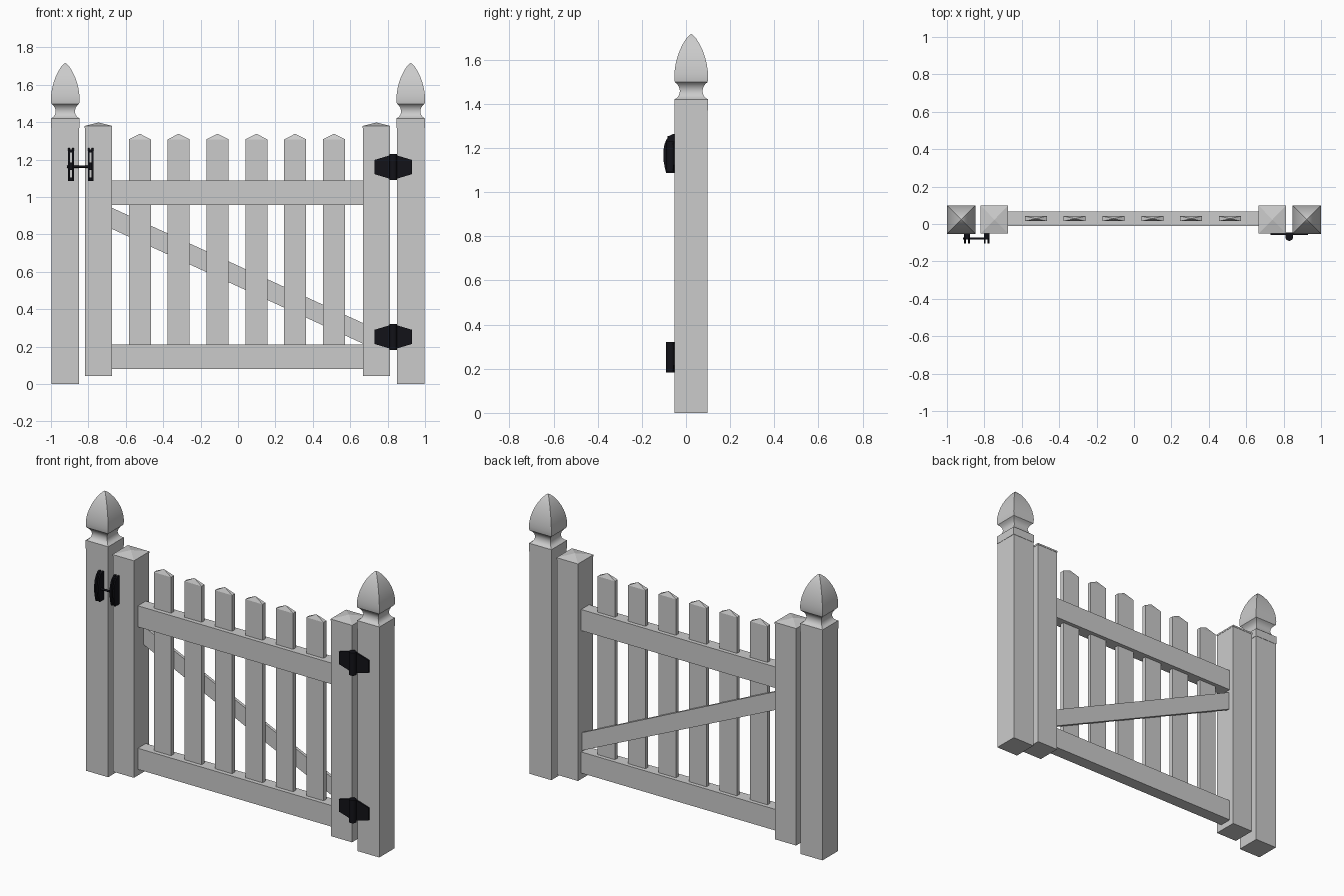
import bpy, bmesh, math

if "Cube" in bpy.data.objects:
    bpy.data.objects.remove(bpy.data.objects["Cube"])

CY = 0.0235  # depth centre of posts and stiles


def finish(name, bm, mat=None, smooth=False):
    bmesh.ops.recalc_face_normals(bm, faces=bm.faces)
    me = bpy.data.meshes.new(name)
    bm.to_mesh(me)
    bm.free()
    ob = bpy.data.objects.new(name, me)
    bpy.context.collection.objects.link(ob)
    if mat:
        me.materials.append(mat)
    if smooth:
        bpy.ops.object.select_all(action='DESELECT')
        ob.select_set(True)
        bpy.context.view_layer.objects.active = ob
        bpy.ops.object.shade_smooth_by_angle(angle=math.radians(32))
    return ob


def loft(name, cx, cy, sections, smooth=False):
    """Stack rectangular sections (half x, half y, z); zero width makes a point."""
    bm = bmesh.new()
    prev = None
    for hx, hy, z in sections:
        if hx == 0:
            ring = [bm.verts.new((cx, cy, z))] * 4
        else:
            ring = [bm.verts.new((cx + sx * hx, cy + sy * hy, z))
                    for sx, sy in ((-1, -1), (1, -1), (1, 1), (-1, 1))]
        if prev is None:
            bm.faces.new(ring)
        else:
            for i in range(4):
                j = (i + 1) % 4
                quad = [prev[i], prev[j], ring[j]] + ([] if hx == 0 else [ring[i]])
                bm.faces.new(quad)
        prev = ring
    if sections[-1][0] > 0:
        bm.faces.new(prev)
    return finish(name, bm, None, smooth)


def prism(name, pts, to3d, a, b, mat=None):
    """Extrude a flat outline from a to b along the axis chosen by to3d."""
    bm = bmesh.new()
    lo = [bm.verts.new(to3d(u, v, a)) for u, v in pts]
    hi = [bm.verts.new(to3d(u, v, b)) for u, v in pts]
    bm.faces.new(lo)
    bm.faces.new(hi)
    n = len(pts)
    for i in range(n):
        j = (i + 1) % n
        bm.faces.new((lo[i], lo[j], hi[j], hi[i]))
    return finish(name, bm, mat)


def along_y(u, v, w):
    return (u, w, v)


def along_x(u, v, w):
    return (w, u, v)


def box(name, x0, x1, y0, y1, z0, z1, mat=None):
    return prism(name, [(x0, z0), (x1, z0), (x1, z1), (x0, z1)], along_y, y0, y1, mat)


def rod(name, loc, radius, length, rot=(0, 0, 0), mat=None):
    bpy.ops.mesh.primitive_cylinder_add(vertices=20, radius=radius, depth=length,
                                        location=loc, rotation=rot)
    ob = bpy.context.object
    ob.name = name
    ob.data.materials.append(mat)
    bpy.ops.object.shade_smooth_by_angle()
    return ob


black = bpy.data.materials.new("black_metal")
black.diffuse_color = (0.006, 0.006, 0.009, 1)
black.use_nodes = True
black.node_tree.nodes["Principled BSDF"].inputs["Base Color"].default_value = black.diffuse_color

# Posts with collar, cove neck and pointed square finial
finial = [(0.0765, 1.37), (0.0765, 1.42), (0.064, 1.427), (0.055, 1.44), (0.051, 1.458),
          (0.055, 1.476), (0.064, 1.49), (0.074, 1.498), (0.0755, 1.505), (0.0765, 1.525),
          (0.075, 1.55), (0.0705, 1.58), (0.063, 1.61), (0.0525, 1.64), (0.0385, 1.67),
          (0.022, 1.696), (0.008, 1.711), (0, 1.716)]
for side, sx in (("left", -1), ("right", 1)):
    x = sx * 0.9235
    loft(f"{side}_post", x, CY, [(0.0745, 0.0745, 0), (0.0745, 0.0745, 1.372)])
    loft(f"{side}_post_finial", x, CY, [(h, h, z) for h, z in finial], smooth=True)

    # Gate stiles with low pyramid caps
    loft(f"{side}_stile", sx * 0.743 - 0.003, CY,
         [(0.072, 0.0735, 0.043), (0.072, 0.0735, 1.37), (0.0735, 0.0755, 1.37),
          (0.0735, 0.0755, 1.38), (0, 0, 1.398)])

# Rails
for name, z0, z1 in (("bottom_rail", 0.08, 0.21), ("top_rail", 0.957, 1.087)):
    box(name, -0.676, 0.67, -0.011, 0.066, z0, z1)

# Pickets with pointed tips
for i in range(6):
    loft(f"picket_{i + 1}", -0.525 + i * 0.2077, 0.0285,
         [(0.059, 0.0135, 0.2), (0.059, 0.0135, 1.308), (0, 0, 1.338)])

# Diagonal brace behind the pickets
prism("brace", [(-0.676, 0.83), (0.67, 0.215), (0.67, 0.325), (-0.676, 0.943)],
      along_y, 0.042, 0.06)

# Hinges: tapered leaves and a barrel
for side, z in (("lower", 0.252), ("upper", 1.16)):
    hx = 0.83
    for leaf, s in (("gate_leaf", -1), ("post_leaf", 1)):
        prism(f"{side}_hinge_{leaf}",
              [(hx, z - 0.062), (hx + s * 0.02, z - 0.062), (hx + s * 0.1, z - 0.038),
               (hx + s * 0.1, z + 0.038), (hx + s * 0.02, z + 0.062), (hx, z + 0.062)],
              along_y, -0.06, -0.045, black)
    rod(f"{side}_hinge_barrel", (hx, -0.069, z), 0.021, 0.14, mat=black)

# Latch: two brackets of paired rounded cheeks, joined by webs
cheek = [(-0.048, 1.086), (-0.09, 1.086), (-0.096, 1.11), (-0.103, 1.15), (-0.103, 1.185),
         (-0.098, 1.215), (-0.088, 1.24), (-0.074, 1.256), (-0.06, 1.262), (-0.048, 1.262)]
for side, x in (("post", -0.893), ("gate", -0.788)):
    for i, x0 in enumerate((x - 0.015, x + 0.006)):
        prism(f"latch_{side}_cheek_{i + 1}", cheek, along_x, x0, x0 + 0.009, black)
    for i, (z0, z1) in enumerate(((1.086, 1.104), (1.145, 1.185), (1.238, 1.255))):
        box(f"latch_{side}_web_{i + 1}", x - 0.008, x + 0.008, -0.084, -0.048, z0, z1, black)

# Latch bar
rod("latch_bar", (-0.844, -0.077, 1.162), 0.006, 0.142, (0, math.pi / 2, 0), black)
